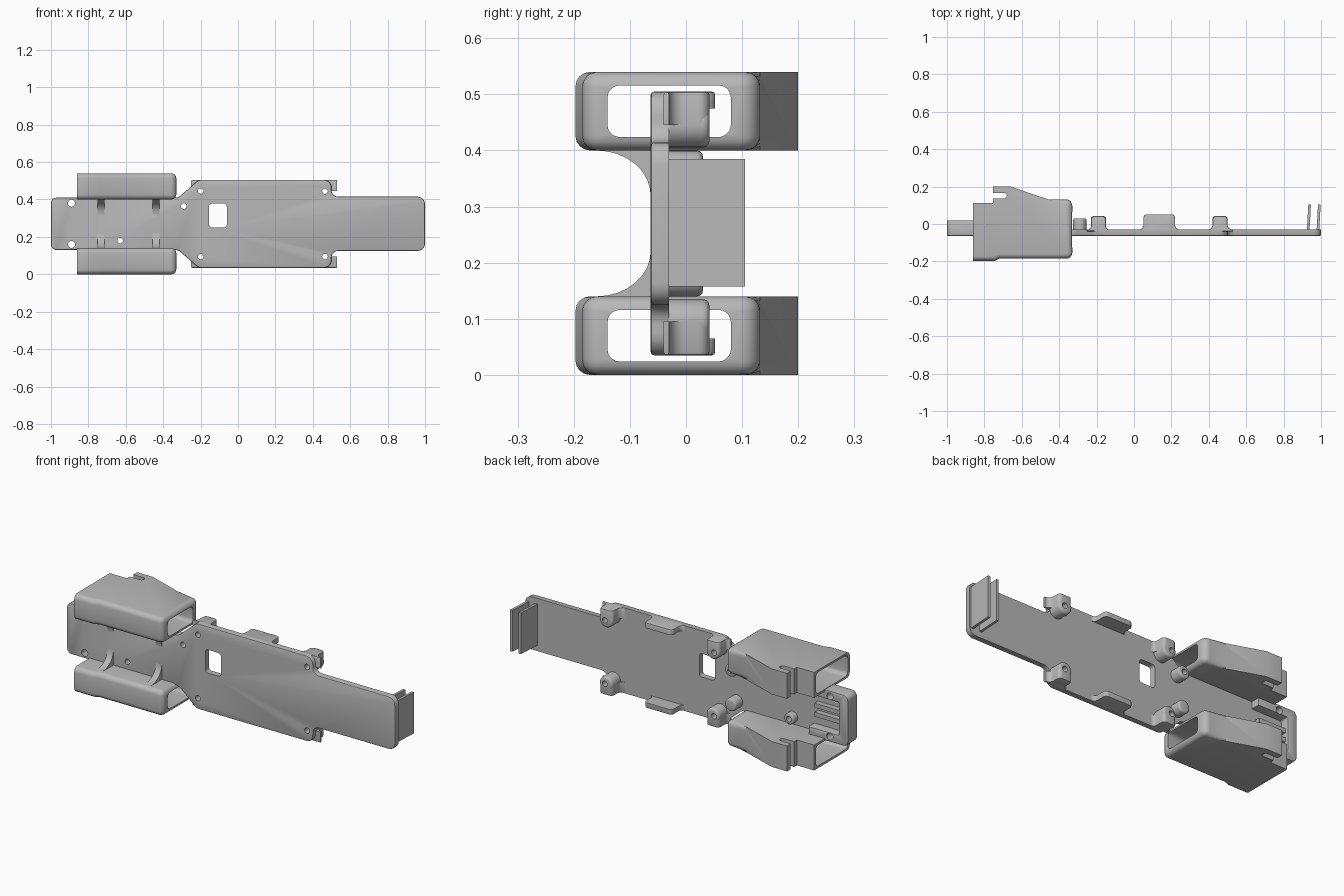
import bpy, bmesh, math
from mathutils import Vector

if "Cube" in bpy.data.objects:
    bpy.data.objects.remove(bpy.data.objects["Cube"], do_unlink=True)

GREY = bpy.data.materials.new("plain grey")
GREY.use_nodes = True
GREY.diffuse_color = (0.48, 0.48, 0.48, 1)
GREY.node_tree.nodes["Principled BSDF"].inputs["Base Color"].default_value = (0.48, 0.48, 0.48, 1)

MID = 0.27            # height of the symmetry plane
BACK = -0.03          # rear face of the thin plate


def rounded(corners, n=5):
    """Outline from (x, y, radius) corners."""
    out = []
    for i, (x, y, r) in enumerate(corners):
        p = Vector((x, y))
        if r == 0:
            out.append(p)
            continue
        a = (Vector(corners[i - 1][:2]) - p).normalized()
        b = (Vector(corners[(i + 1) % len(corners)][:2]) - p).normalized()
        half = a.angle(b) / 2
        d = r / math.tan(half)
        c = p + (a + b).normalized() * r / math.sin(half)
        s, e = p + a * d - c, p + b * d - c
        turn = s.angle_signed(e)
        for k in range(n + 1):
            t = -turn * k / n
            out.append(c + Vector((s.x * math.cos(t) - s.y * math.sin(t),
                                   s.x * math.sin(t) + s.y * math.cos(t))))
    return out


def box_outline(x0, x1, y0, y1, r):
    return rounded([(x0, y0, r), (x1, y0, r), (x1, y1, r), (x0, y1, r)])


PLACE = {"x": lambda u, v, w: (w, u, v),
         "y": lambda u, v, w: (u, w, v),
         "z": lambda u, v, w: (u, v, w)}


def finish(name, bm):
    bmesh.ops.recalc_face_normals(bm, faces=bm.faces)
    me = bpy.data.meshes.new(name)
    bm.to_mesh(me)
    bm.free()
    me.materials.append(GREY)
    ob = bpy.data.objects.new(name, me)
    bpy.context.collection.objects.link(ob)
    return ob


def loft(name, rings, pick=None, width=0.0, segments=3):
    """Skin rings of 3D points; bevel the edges chosen by pick."""
    bm = bmesh.new()
    rows = [[bm.verts.new(p) for p in ring] for ring in rings]
    n = len(rows[0])
    for lo, hi in zip(rows, rows[1:]):
        for i in range(n):
            bm.faces.new((lo[i], lo[(i + 1) % n], hi[(i + 1) % n], hi[i]))
    bm.faces.new(rows[0])
    bm.faces.new(rows[-1])
    bmesh.ops.recalc_face_normals(bm, faces=bm.faces)
    if pick:
        bmesh.ops.bevel(bm, geom=[e for e in bm.edges if pick(e)], offset=width,
                        segments=segments, profile=0.5, affect='EDGES')
    return finish(name, bm)


def prism(name, outline, axis, a, b, pick=None, width=0.0, segments=3):
    rings = [[PLACE[axis](p[0], p[1], w) for p in outline] for w in (a, b)]
    return loft(name, rings, pick, width, segments)


def rim(axis, at):
    """Picks the cap edges lying at the given depth."""
    i = "xyz".index(axis)
    return lambda e: all(abs(v.co[i] - at) < 1e-5 for v in e.verts)


def cylinder(name, x, z, r, y0, y1, **kw):
    pts = [(x + r * math.cos(k * math.tau / 24), z + r * math.sin(k * math.tau / 24)) for k in range(24)]
    return prism(name, pts, "y", y0, y1, **kw)


def cut(ob, cutters):
    for c in cutters:
        m = ob.modifiers.new("cut", 'BOOLEAN')
        m.operation, m.object, m.solver = 'DIFFERENCE', c, 'EXACT'
    me = bpy.data.meshes.new_from_object(ob.evaluated_get(bpy.context.evaluated_depsgraph_get()))
    ob.modifiers.clear()
    ob.data = me


# Main plate outline: upper half, mirrored below
upper = [(-1, 0.14, 0.03), (-0.32, 0.14, 0.04), (-0.21, 0.235, 0.04), (0.5, 0.235, 0.04),
         (0.5, 0.145, 0.035), (1, 0.145, 0.04)]
outline = rounded([(x, MID + w, r) for x, w, r in upper] +
                  [(x, MID - w, r) for x, w, r in reversed(upper)])
plate = prism("main_plate", outline, "y", -0.063, BACK, rim("y", -0.063), 0.006, 2)

# Thick C-shaped frame at the tail of the plate
tail = [(-1, 0.14, 0.03), (-0.76, 0.14, 0), (-0.76, 0.09, 0), (-0.945, 0.09, 0.01)]
frame = prism("tail_frame", rounded(
    [(x, MID + w, r) for x, w, r in tail] + [(x, MID - w, r) for x, w, r in reversed(tail)]),
    "y", -0.04, 0.02, rim("y", 0.02), 0.005, 2)
for w in (-0.025, 0.025):
    prism("tail_ridge", box_outline(-0.95, -0.78, MID + w - 0.012, MID + w + 0.012, 0.004),
          "y", -0.04, 0.0)

# Screw bosses on the rear
bosses = [cylinder("neck_boss", -0.29, MID + s * 0.095, 0.035, -0.04, 0.03,
                   pick=rim("y", 0.03), width=0.01) for s in (1, -1)]
bosses.append(cylinder("tail_boss", -0.63, 0.18, 0.03, -0.04, 0.005,
                       pick=rim("y", 0.005), width=0.006))


def flared(x0, x1, top, f=0.025):
    """Tab outline with flared foot and rounded top."""
    return rounded([(x0 - f, BACK - 0.01, 0), (x0 - f, BACK, 0), (x0, BACK, f * 0.9), (x0, top, 0.02),
                    (x1, top, 0.02), (x1, BACK, f * 0.9), (x1 + f, BACK, 0), (x1 + f, BACK - 0.01, 0)])


# Edge clips and corner posts, on both long edges
for s in (1, -1):
    edge = MID + s * 0.235
    prism("edge_clip", flared(0.05, 0.22, 0.052), "z", edge, edge - s * 0.03,
          rim("z", edge), 0.006, 2)
    for x in (-0.19, 0.46):
        hole_z = MID + s * 0.175
        f = 0.02 if x < 0 else 0.03
        bosses.append(prism("corner_post", flared(x - 0.04, x + 0.04, 0.042, f), "z",
                            edge, hole_z, rim("z", edge), 0.006, 2))
        bosses.append(cylinder("corner_boss", x, hole_z, 0.04, -0.04, 0.042,
                               pick=rim("y", 0.042), width=0.012))

# Cutters: screw holes and the window
drills = [cylinder("drill", x, z, r, -0.1, 0.1) for x, z, r in
          [(x, MID + s * 0.175, 0.015) for x in (-0.2, 0.465) for s in (1, -1)] +
          [(-0.89, MID + s * 0.11, 0.019) for s in (1, -1)] +
          [(-0.29, 0.365, 0.015), (-0.63, 0.18, 0.015)]]
window = prism("window_cutter", box_outline(-0.155, -0.06, 0.25, 0.378, 0.015), "y", -0.1, 0.1)
cut(plate, drills + [window])
for ob in [frame] + bosses:
    cut(ob, drills)

# Twin fins at the far end, leaning slightly outward
for x in (0.924, 0.976):
    prism("end_fin", [(x, -0.04), (x + 0.014, -0.04), (x + 0.022, 0.105), (x + 0.008, 0.105)],
          "z", 0.158, 0.385)

# Side ducts: shell, cavity, latch slot and gussets
duct_outline = ([Vector(p) for p in [(-0.86, -0.197), (-0.745, -0.197), (-0.72, -0.185)]] +
                rounded([(-0.33, -0.185, 0.03), (-0.33, 0.132, 0.035)]
                        + [(-0.46, 0.132, 0), (-0.66, 0.2, 0), (-0.755, 0.2, 0),
                           (-0.755, 0.167, 0), (-0.68, 0.167, 0.014), (-0.68, 0.137, 0.014),
                           (-0.755, 0.137, 0), (-0.755, 0.113, 0), (-0.86, 0.113, 0),
                           (-0.86, -0.185, 0)])[:-1])


def soft_edge(e):
    """Long outer edges of the front, mouth and straight rear."""
    a, b = (v.co for v in e.verts)
    if abs(a.z - b.z) > 1e-5:
        return False
    m = (a + b) / 2
    return (m.y < -0.15 or m.x > -0.459) and m.x > -0.859


stations = [(-0.32, -0.14, 0.08, 0.046), (-0.4, -0.14, 0.08, 0.046),
            (-0.5, -0.162, 0.097, 0.056), (-0.88, -0.18, 0.098, 0.058)]
cavities = []
for s in (1, -1):
    c = MID + s * 0.2
    duct = prism("side_duct", duct_outline, "z", c - 0.07, c + 0.07, soft_edge, 0.026, 4)
    rings = [[(x, p.x, p.y) for p in box_outline(y0, y1, c - h, c + h, 0.022)]
             for x, y0, y1, h in stations]
    cavity = loft("duct_cavity", rings)
    cut(duct, [cavity])
    cavities.append(cavity)
    arc = [(-0.16 + 0.097 * math.cos(k * math.pi / 16),
            MID + s * (0.05 + 0.08 * math.sin(k * math.pi / 16))) for k in range(9)]
    web = [(-0.045, MID + s * 0.05)] + arc + [(-0.16, MID + s * 0.14), (-0.045, MID + s * 0.14)]
    for x in (-0.733, -0.438):
        prism("duct_gusset", web, "x", x - 0.018, x + 0.018)

for ob in drills + [window] + cavities:
    bpy.data.objects.remove(ob, do_unlink=True)

# Smooth rounded surfaces, keep hard edges crisp
bpy.ops.object.select_all(action='DESELECT')
for ob in bpy.context.collection.objects:
    if ob.type == 'MESH':
        ob.select_set(True)
        bpy.context.view_layer.objects.active = ob
bpy.ops.object.shade_smooth_by_angle(angle=math.radians(35))
